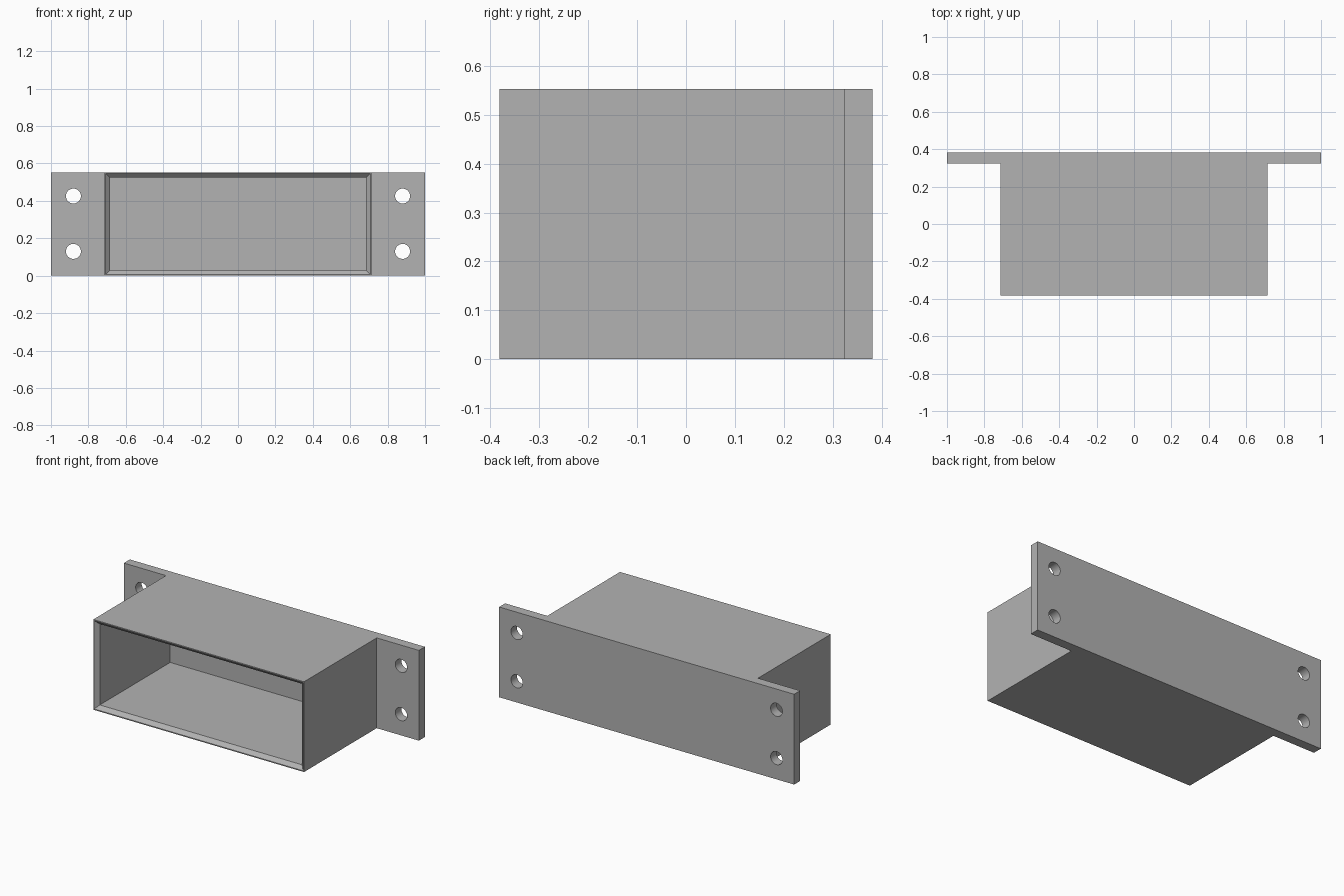
import bpy
import bmesh
from mathutils import Matrix, Vector

HEIGHT = 0.553
FRONT, BACK, PLATE = -0.381, 0.381, 0.323   # PLATE: inner face of the back plate
BOX_X, FLANGE_X = 0.714, 1.0
RIM, CHAMFER = 0.009, 0.022
HOLE_X, HOLE_Z, HOLE_R = 0.88, (0.13, 0.426), 0.04

if "Cube" in bpy.data.objects:
    bpy.data.objects.remove(bpy.data.objects["Cube"], do_unlink=True)

grey = bpy.data.materials.new("plain grey")
grey.use_nodes = True
colour = (0.448, 0.448, 0.448, 1)
grey.diffuse_color = colour
grey.node_tree.nodes["Principled BSDF"].inputs["Base Color"].default_value = colour


def make_object(name, bm):
    bmesh.ops.recalc_face_normals(bm, faces=bm.faces)
    mesh = bpy.data.meshes.new(name)
    bm.to_mesh(mesh)
    bm.free()
    mesh.materials.append(grey)
    obj = bpy.data.objects.new(name, mesh)
    bpy.context.collection.objects.link(obj)
    return obj


# Box and flanges: a T-shaped outline extruded upwards
half = [(BOX_X, FRONT), (BOX_X, PLATE), (FLANGE_X, PLATE), (FLANGE_X, BACK)]
outline = half + [(-x, y) for x, y in reversed(half)]
bm = bmesh.new()
base = bm.faces.new([bm.verts.new((x, y, 0)) for x, y in outline])
top = bmesh.ops.extrude_face_region(bm, geom=[base])["geom"]
bmesh.ops.translate(bm, vec=(0, 0, HEIGHT),
                    verts=[v for v in top if isinstance(v, bmesh.types.BMVert)])
bmesh.ops.recalc_face_normals(bm, faces=bm.faces)

# Open front: thin rim, chamfered lip, then a deep pocket
mouth = min(bm.faces, key=lambda f: f.calc_center_median().y)
bmesh.ops.inset_individual(bm, faces=[mouth], thickness=RIM)
bmesh.ops.inset_individual(bm, faces=[mouth], thickness=CHAMFER, use_even_offset=True)
for v in mouth.verts:
    v.co.y += CHAMFER
pocket = bmesh.ops.extrude_discrete_faces(bm, faces=[mouth])["faces"][0]
for v in pocket.verts:
    v.co.y = PLATE
housing = make_object("housing", bm)

# Mounting holes through both flanges
bm = bmesh.new()
for side in (-1, 1):
    for z in HOLE_Z:
        place = Matrix.Translation(Vector((side * HOLE_X, PLATE, z))) @ Matrix.Rotation(1.5707963, 4, "X")
        bmesh.ops.create_cone(bm, cap_ends=True, segments=48, radius1=HOLE_R,
                              radius2=HOLE_R, depth=0.3, matrix=place)
cutter = make_object("hole_cutter", bm)
cutter.hide_render = True

cut = housing.modifiers.new("mounting holes", "BOOLEAN")
cut.operation = "DIFFERENCE"
cut.solver = "EXACT"
cut.object = cutter
bpy.ops.object.select_all(action="DESELECT")
housing.select_set(True)
bpy.context.view_layer.objects.active = housing
bpy.ops.object.modifier_apply(modifier=cut.name)
bpy.data.objects.remove(cutter, do_unlink=True)
bpy.ops.object.shade_smooth_by_angle(angle=0.5)
